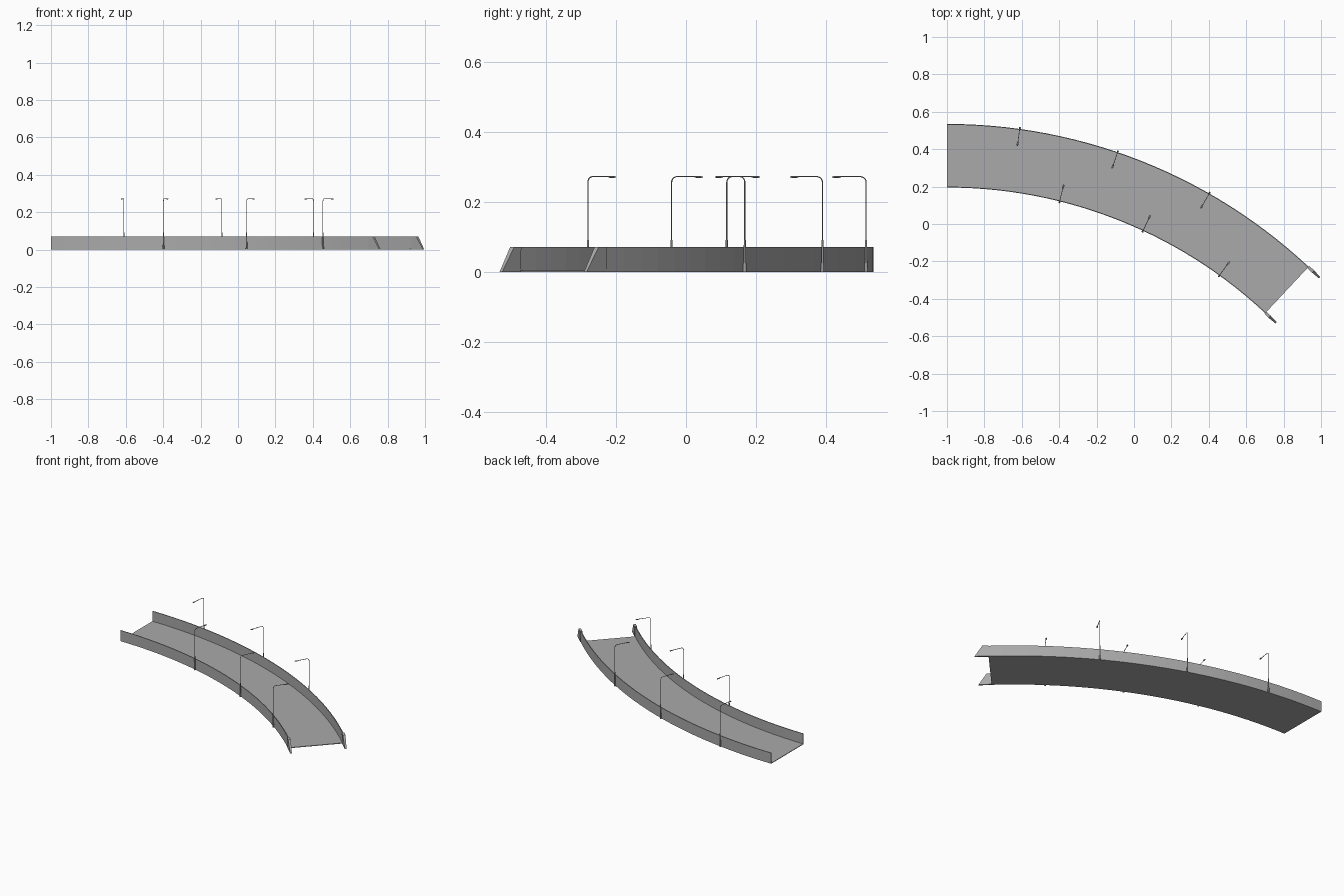
import bpy, bmesh, math
from mathutils import Vector, Matrix

cube = bpy.data.objects.get("Cube")
if cube:
    bpy.data.objects.remove(cube)

CENTER = Vector((-1.0, -2.295, 0))
R_OUT, R_IN = 2.83, 2.49
END = math.radians(43.1)
WALL_H, WALL_T = 0.071, 0.005
SEGMENTS = 28


def make_material(name, value):
    m = bpy.data.materials.new(name)
    m.use_nodes = True
    color = (value, value, value, 1)
    m.diffuse_color = color
    m.node_tree.nodes["Principled BSDF"].inputs["Base Color"].default_value = color
    return m


concrete = make_material("concrete grey", 0.40)
steel = make_material("lamp grey", 0.33)


def finish(name, bm, mat):
    bmesh.ops.recalc_face_normals(bm, faces=bm.faces)
    me = bpy.data.meshes.new(name)
    bm.to_mesh(me)
    bm.free()
    me.materials.append(mat)
    ob = bpy.data.objects.new(name, me)
    bpy.context.collection.objects.link(ob)
    return ob


def on_arc(radius, angle, z=0.0):
    return CENTER + Vector((radius * math.sin(angle), radius * math.cos(angle), z))


def sweep(name, profile):
    """Sweep a closed (radius, height) profile along the bend."""
    bm = bmesh.new()
    rings = [[bm.verts.new(on_arc(r, END * i / SEGMENTS, z)) for r, z in profile]
             for i in range(SEGMENTS + 1)]
    n = len(profile)
    for a, b in zip(rings, rings[1:]):
        for k in range(n):
            bm.faces.new((a[k], a[(k + 1) % n], b[(k + 1) % n], b[k]))
    bm.faces.new(rings[0])
    bm.faces.new(rings[-1])
    return finish(name, bm, concrete)


def rectangle(r0, r1, z0, z1):
    return [(r0, z0), (r1, z0), (r1, z1), (r0, z1)]


# Road deck and its two side walls
sweep("road_deck", rectangle(R_IN + WALL_T, R_OUT - WALL_T, 0, 0.004))
sweep("outer_wall", rectangle(R_OUT - WALL_T, R_OUT, 0, WALL_H))
sweep("inner_wall", rectangle(R_IN, R_IN + WALL_T, 0, WALL_H))


# Sloped end pieces that run straight on from the walls
def end_piece(name, radius, reach):
    along = Vector((math.cos(END), -math.sin(END), 0))
    bm = bmesh.new()
    sides = []
    for s in (-1, 1):
        side = []
        for d, z, half in ((0, 0, 0.005), (reach, 0, 0.005),
                           (reach - 0.047, WALL_H, 0.008), (0, WALL_H, 0.008)):
            side.append(bm.verts.new(on_arc(radius + s * half, END, z) + along * d))
        sides.append(side)
    a, b = sides
    bm.faces.new(a)
    bm.faces.new(b)
    for k in range(4):
        j = (k + 1) % 4
        bm.faces.new((a[k], a[j], b[j], b[k]))
    finish(name, bm, concrete)


end_piece("outer_wall_end", R_OUT - WALL_T / 2, 0.083)
end_piece("inner_wall_end", R_IN + WALL_T / 2, 0.077)


# Street lamp: foot, sleeve, bent pole and flat head, arm pointing along +x
def lamp_mesh():
    bm = bmesh.new()

    def cylinder(radius, top_radius, z0, z1):
        bmesh.ops.create_cone(bm, cap_ends=True, segments=8, radius1=radius,
                              radius2=top_radius, depth=z1 - z0,
                              matrix=Matrix.Translation((0, 0, (z0 + z1) / 2)))

    cylinder(0.0055, 0.0045, 0, 0.026)
    cylinder(0.0035, 0.003, 0.026, 0.092)

    # Pole path: straight up, quarter bend, straight arm
    bend, top = 0.016, 0.272
    path = [(0, 0.09)]
    for i in range(6):
        t = math.pi / 2 * i / 5
        path.append((bend - bend * math.cos(t), top - bend + bend * math.sin(t)))
    path.append((0.078, top))
    rings = []
    for i, (x, z) in enumerate(path):
        p, q = path[max(i - 1, 0)], path[min(i + 1, len(path) - 1)]
        tangent = Vector((q[0] - p[0], 0, q[1] - p[1])).normalized()
        side = Vector((0, 1, 0))
        up = tangent.cross(side)
        ring = []
        for k in range(6):
            a = math.tau * k / 6
            offset = (side * math.cos(a) + up * math.sin(a)) * 0.0017
            ring.append(bm.verts.new(Vector((x, 0, z)) + offset))
        rings.append(ring)
    for a, b in zip(rings, rings[1:]):
        for k in range(6):
            j = (k + 1) % 6
            bm.faces.new((a[k], a[j], b[j], b[k]))
    bm.faces.new(rings[-1])

    bmesh.ops.create_uvsphere(
        bm, u_segments=10, v_segments=6, radius=1,
        matrix=Matrix.Translation((0.085, 0, 0.271)) @ Matrix.Diagonal((0.014, 0.005, 0.003, 1)))
    return bm


def add_lamp(name, radius, degrees, inward):
    angle = math.radians(degrees)
    ob = finish(name, lamp_mesh(), steel)
    ob.location = on_arc(radius, angle)
    ob.rotation_euler.z = math.pi / 2 - angle + (math.pi if inward else 0)
    for p in ob.data.polygons:
        p.use_smooth = len(p.vertices) == 4


for i in range(3):
    add_lamp(f"outer_lamp_{i + 1}", R_OUT + 0.005, 7.9 + 10.9 * i, True)
    add_lamp(f"inner_lamp_{i + 1}", R_IN - 0.005, 14.0 + 10.9 * i, False)
